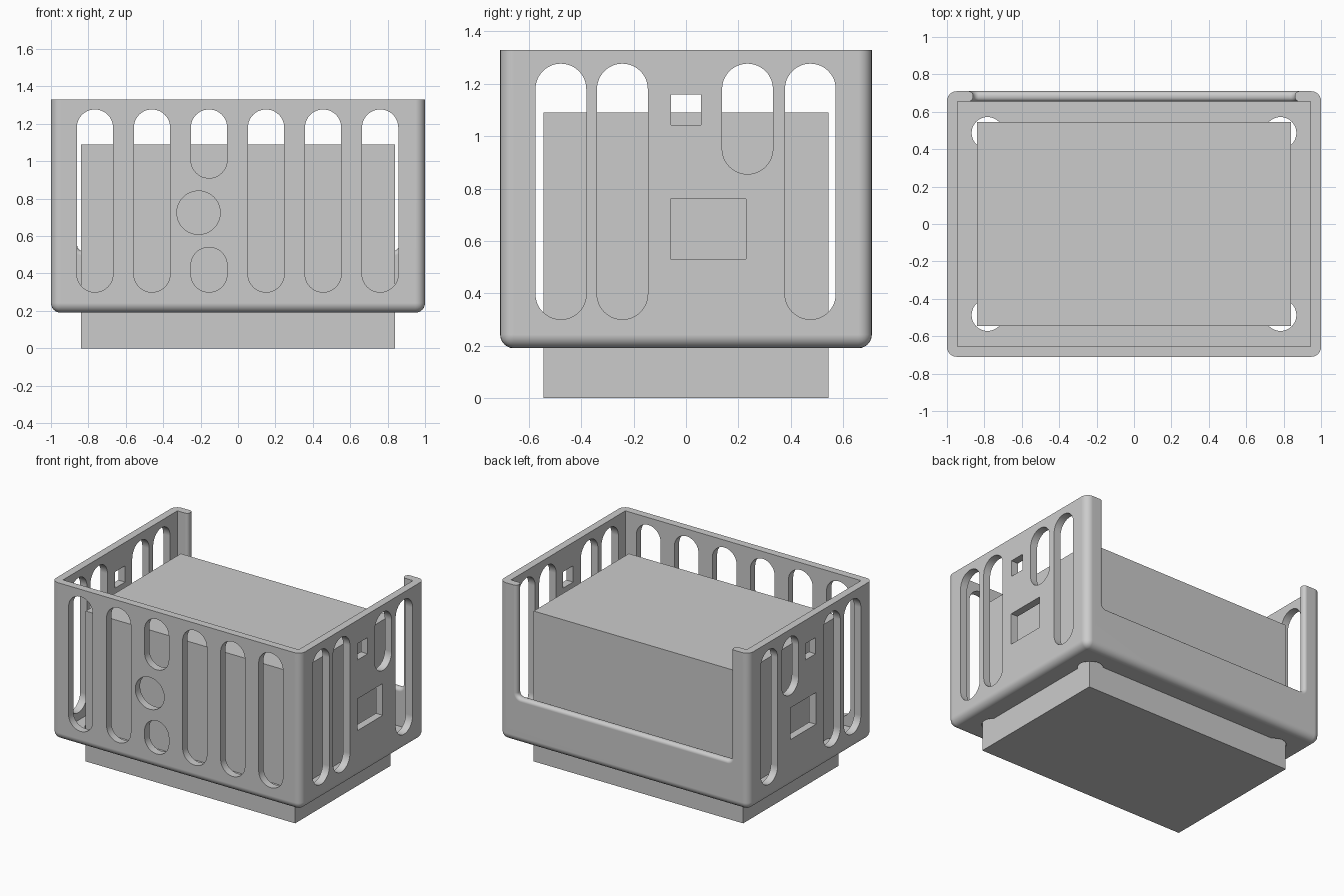
import bpy, bmesh, math

if "Cube" in bpy.data.objects:
    bpy.data.objects.remove(bpy.data.objects["Cube"])

W, D, Z0, Z1, T = 1.0, 0.71, 0.19, 1.33, 0.055   # half width, half depth, bottom, top, wall

grey = bpy.data.materials.new("light grey")
grey.diffuse_color = (0.6, 0.6, 0.6, 1)
grey.use_nodes = True
grey.node_tree.nodes["Principled BSDF"].inputs["Base Color"].default_value = grey.diffuse_color


def rounded(u0, u1, v0, v1, r=0.0, n=12):
    """Rounded rectangle outline."""
    if r == 0:
        return [(u0, v0), (u1, v0), (u1, v1), (u0, v1)]
    pts = []
    corners = [(u1 - r, v1 - r), (u0 + r, v1 - r), (u0 + r, v0 + r), (u1 - r, v0 + r)]
    for q, (cu, cv) in enumerate(corners):
        for i in range(n + 1):
            a = math.pi / 2 * (q + i / n)
            pts.append((cu + r * math.cos(a), cv + r * math.sin(a)))
    return pts


def prism(name, profile, axis, a, b):
    """Extrude an outline along an axis from a to b."""
    place = {"x": lambda u, v, t: (t, u, v),
             "y": lambda u, v, t: (u, t, v),
             "z": lambda u, v, t: (u, v, t)}[axis]
    bm = bmesh.new()
    rings = [[bm.verts.new(place(u, v, t)) for u, v in profile] for t in (a, b)]
    n = len(profile)
    bm.faces.new(rings[0])
    bm.faces.new(rings[1])
    for i in range(n):
        j = (i + 1) % n
        bm.faces.new((rings[0][i], rings[0][j], rings[1][j], rings[1][i]))
    bmesh.ops.remove_doubles(bm, verts=bm.verts, dist=1e-5)
    bmesh.ops.recalc_face_normals(bm, faces=bm.faces)
    mesh = bpy.data.meshes.new(name)
    bm.to_mesh(mesh)
    bm.free()
    mesh.materials.append(grey)
    ob = bpy.data.objects.new(name, mesh)
    bpy.context.collection.objects.link(ob)
    return ob


def activate(ob):
    bpy.ops.object.select_all(action="DESELECT")
    ob.select_set(True)
    bpy.context.view_layer.objects.active = ob


def cut(ob, cutter):
    mod = ob.modifiers.new("cut", "BOOLEAN")
    mod.operation = "DIFFERENCE"
    mod.solver = "EXACT"
    mod.object = cutter
    activate(ob)
    bpy.ops.object.modifier_apply(modifier=mod.name)
    bpy.data.objects.remove(cutter)


def bevel_edges(ob, rule, width, segments):
    bm = bmesh.new()
    bm.from_mesh(ob.data)
    edges = [e for e in bm.edges if rule(e.verts[0].co, e.verts[1].co)]
    bmesh.ops.bevel(bm, geom=edges, offset=width, offset_type="OFFSET",
                    segments=segments, profile=0.5, affect="EDGES", clamp_overlap=False)
    bm.to_mesh(ob.data)
    bm.free()


# Outer case: rounded everywhere but the flat rim
case = prism("case", rounded(-W, W, -D, D), "z", Z0, Z1)
bevel_edges(case, lambda p, q: not (p.z > 1 and q.z > 1), 0.052, 6)
cut(case, prism("cavity", rounded(-W + T, W - T, -D + T, D - T), "z", Z0 + T, 2))

# Open back with a rounded lip
OX, OZ = 0.86, 0.52
cut(case, prism("back_opening", rounded(-OX, OX, OZ, 1.6, 0.03, 6), "y", 0.6, 0.9))


def on_lip(p, q):
    inside = all(abs(c.x) < OX + 1e-3 and c.z > OZ - 1e-3 for c in (p, q))
    return inside and any(abs(p.y - y) < 1e-3 and abs(q.y - y) < 1e-3 for y in (D, D - T))


bevel_edges(case, on_lip, 0.024, 5)

# Front wall slots and round hole
R, LOW, HIGH = 0.097, 0.30, 1.277
front = [(x, LOW, HIGH) for x in (-0.765, -0.46, 0.15, 0.455, 0.76)]
front += [(-0.155, 0.91, HIGH), (-0.155, LOW, 0.54)]
for x, a, b in front:
    cut(case, prism("front_slot", rounded(x - R, x + R, a, b, R), "y", -0.8, -0.6))
cut(case, prism("round_hole", rounded(-0.327, -0.095, 0.609, 0.841, 0.116), "y", -0.8, -0.6))

# Side wall slots and rectangular windows, the same on both sides
for s in (-1, 1):
    for y, a in ((-0.478, LOW), (-0.243, LOW), (0.235, 0.855), (0.475, LOW)):
        cut(case, prism("side_slot", rounded(y - R, y + R, a, HIGH, R), "x", s * 0.9, s * 1.1))
    for box in ((-0.057, 0.057, 1.042, 1.16), (-0.06, 0.23, 0.53, 0.76)):
        cut(case, prism("side_window", rounded(*box), "x", s * 0.9, s * 1.1))

# Round holes in the floor corners
H = 0.085
for sx in (-1, 1):
    for sy in (-1, 1):
        x, y = sx * 0.783, sy * 0.487
        cut(case, prism("floor_hole", rounded(x - H, x + H, y - H, y + H, H), "z", 0.1, 0.29))

activate(case)
bpy.ops.object.shade_smooth_by_angle(angle=math.radians(30))
normals = case.modifiers.new("flat walls", "WEIGHTED_NORMAL")
normals.keep_sharp = True

# Solid block standing inside and below the case
prism("inner_block", rounded(-0.84, 0.84, -0.545, 0.545), "z", 0, 1.09)
